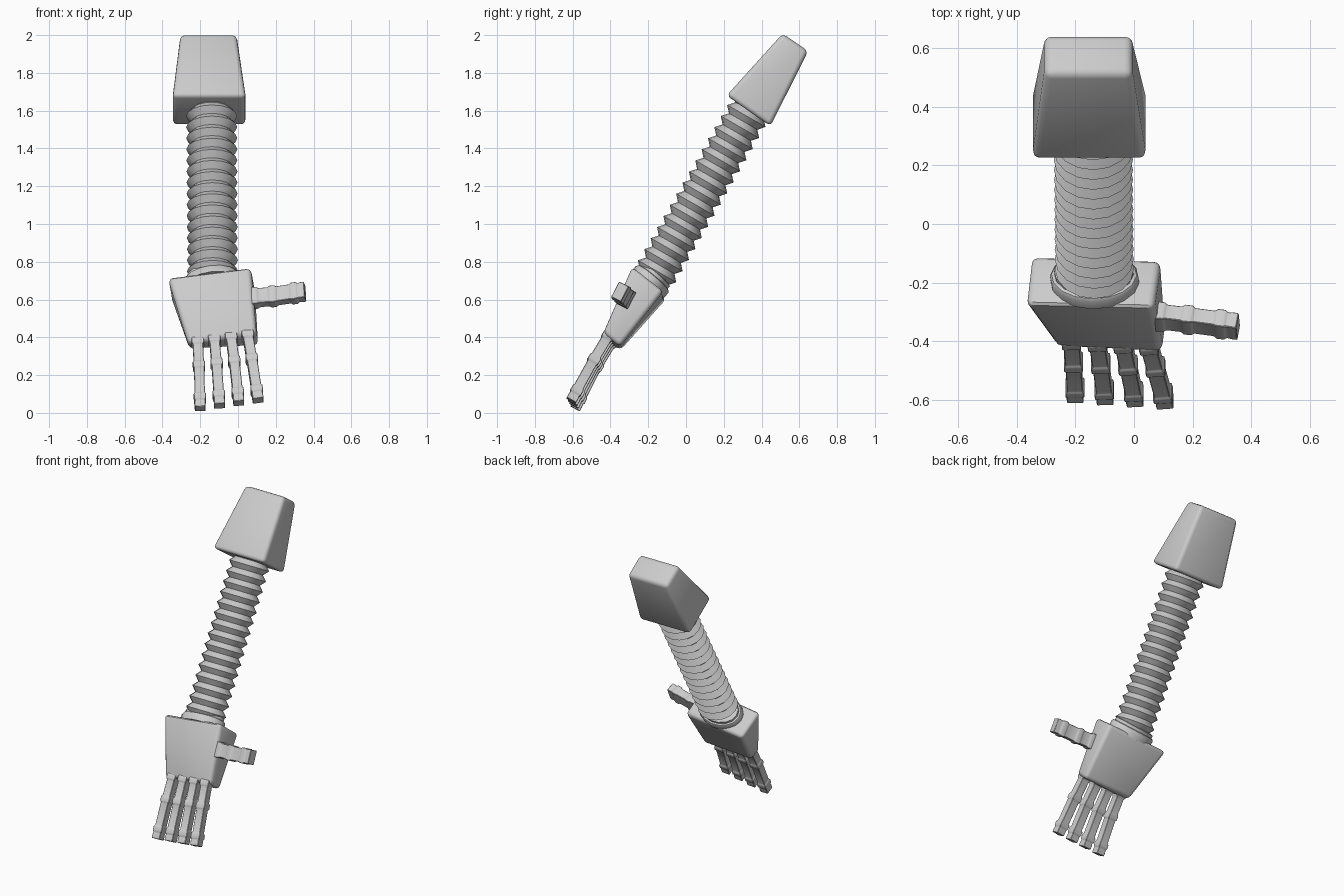
import bpy, bmesh, math
from mathutils import Vector

if "Cube" in bpy.data.objects:
    bpy.data.objects.remove(bpy.data.objects["Cube"])

X = Vector((1, 0, 0))


def loft(name, rings, bevel=0.0, segments=3):
    """Skin a list of equal-sized rings, cap both ends, optionally round every edge."""
    bm = bmesh.new()
    loops = [[bm.verts.new(p) for p in ring] for ring in rings]
    n = len(loops[0])
    for a, b in zip(loops, loops[1:]):
        for i in range(n):
            j = (i + 1) % n
            bm.faces.new((a[i], a[j], b[j], b[i]))
    bm.faces.new(loops[0])
    bm.faces.new(loops[-1])
    bmesh.ops.recalc_face_normals(bm, faces=bm.faces)
    if bevel:
        bmesh.ops.bevel(bm, geom=bm.edges[:], offset=bevel, segments=segments,
                        profile=0.5, affect='EDGES', clamp_overlap=True)
    mesh = bpy.data.meshes.new(name)
    bm.to_mesh(mesh)
    bm.free()
    obj = bpy.data.objects.new(name, mesh)
    bpy.context.collection.objects.link(obj)
    bpy.ops.object.select_all(action='DESELECT')
    obj.select_set(True)
    bpy.context.view_layer.objects.active = obj
    bpy.ops.object.shade_smooth_by_angle(angle=math.radians(35))
    return obj


def ellipse(center, u, v, ru, rv, sides=16):
    ring = []
    for i in range(sides):
        a = 2 * math.pi * i / sides
        ring.append(center + u * (ru * math.cos(a)) + v * (rv * math.sin(a)))
    return ring


def rect(center, u, v, w, d):
    return [center + u * (sx * w / 2) + v * (sy * d / 2)
            for sx, sy in ((-1, -1), (1, -1), (1, 1), (-1, 1))]


# Tapered shoulder block
def cross(x0, x1, front, back):
    return [Vector((x0, *front)), Vector((x1, *front)),
            Vector((x1, *back)), Vector((x0, *back))]


loft("shoulder_block", [
    cross(-0.347, 0.042, (0.215, 1.68), (0.447, 1.518)),
    cross(-0.305, -0.007, (0.512, 2.008), (0.647, 1.915)),
], 0.025)

# Ribbed bellows forearm
low, high = Vector((-0.135, -0.17, 0.72)), Vector((-0.14, 0.37, 1.66))
axis = (high - low).normalized()
depth = axis.cross(X).normalized()
side = depth.cross(axis)
ribs, rings = 16, []
for i in range(2 * ribs + 1):
    grow = 0.03 if i % 2 else 0.0
    rings.append(ellipse(low.lerp(high, i / (2 * ribs)), side, depth,
                         0.105 + grow, 0.087 + grow))
loft("bellows_forearm", rings)

# Stepped wrist collar, square to the palm top
wrist = Vector((-0.135, -0.185, 0.70))
w_side = Vector((0.44, -0.01, 0.052)).normalized()
w_depth = Vector((0.0, 0.77, -0.64))
w_depth = (w_depth - w_side * w_depth.dot(w_side)).normalized()
w_up = w_side.cross(w_depth).normalized()
profile = [(-0.03, 0.0), (0.008, 0.0), (0.018, -0.006), (0.022, -0.016),
           (0.04, -0.016), (0.046, -0.03)]
loft("wrist_collar", [ellipse(wrist + w_up * h, w_side, w_depth, 0.152 + r, 0.112 + r)
                      for h, r in profile])

# Palm
loft("palm", [
    [Vector(p) for p in ((-0.372, -0.275, 0.72), (0.068, -0.285, 0.775),
                         (0.092, -0.12, 0.645), (-0.352, -0.105, 0.60))],
    [Vector(p) for p in ((-0.265, -0.422, 0.37), (0.097, -0.44, 0.425),
                         (0.108, -0.35, 0.35), (-0.255, -0.345, 0.333))],
], 0.025)


# Jointed digit: a bent path of rectangular sections with raised bands
def digit(name, path, width, thick, hint, bands):
    a, m, b = [Vector(p) for p in path]
    la, lb = (m - a).length, (b - m).length
    split = la / (la + lb)
    d = (b - a).normalized()
    v = d.cross(hint).normalized()
    u = v.cross(d)
    length = la + lb

    def at(t):
        return a.lerp(m, t / split) if t < split else m.lerp(b, (t - split) / (1 - split))

    h = 0.014 / length
    sections = [(0.0, 0.0)]
    for t in bands:
        sections += [(t - 1.6 * h, 0), (t - h, 0.011), (t + h, 0.011), (t + 1.6 * h, 0)]
    sections += [(0.94, 0.004), (1.0, 0.003)]
    loft(name, [rect(at(t), u, v, width + g, thick + g) for t, g in sections], 0.0025, 1)


# Four fingers, spread slightly and interpolated from outer to inner
outer = ((-0.215, -0.372, 0.41), (-0.206, -0.478, 0.235), (-0.2, -0.587, 0.022))
inner = ((0.045, -0.39, 0.445), (0.076, -0.498, 0.265), (0.107, -0.608, 0.065))
for i in range(4):
    path = [Vector(p).lerp(Vector(q), i / 3) for p, q in zip(outer, inner)]
    digit(f"finger_{i + 1}", path, 0.054, 0.054, X, (0.10, 0.43, 0.86))

# Thumb, rolled in line with the palm
tilt = math.radians(27)
digit("thumb", ((0.05, -0.312, 0.605), (0.19, -0.328, 0.617), (0.355, -0.35, 0.642)),
      0.088, 0.055, Vector((0, math.sin(tilt), math.cos(tilt))), (0.13, 0.44, 0.81))
